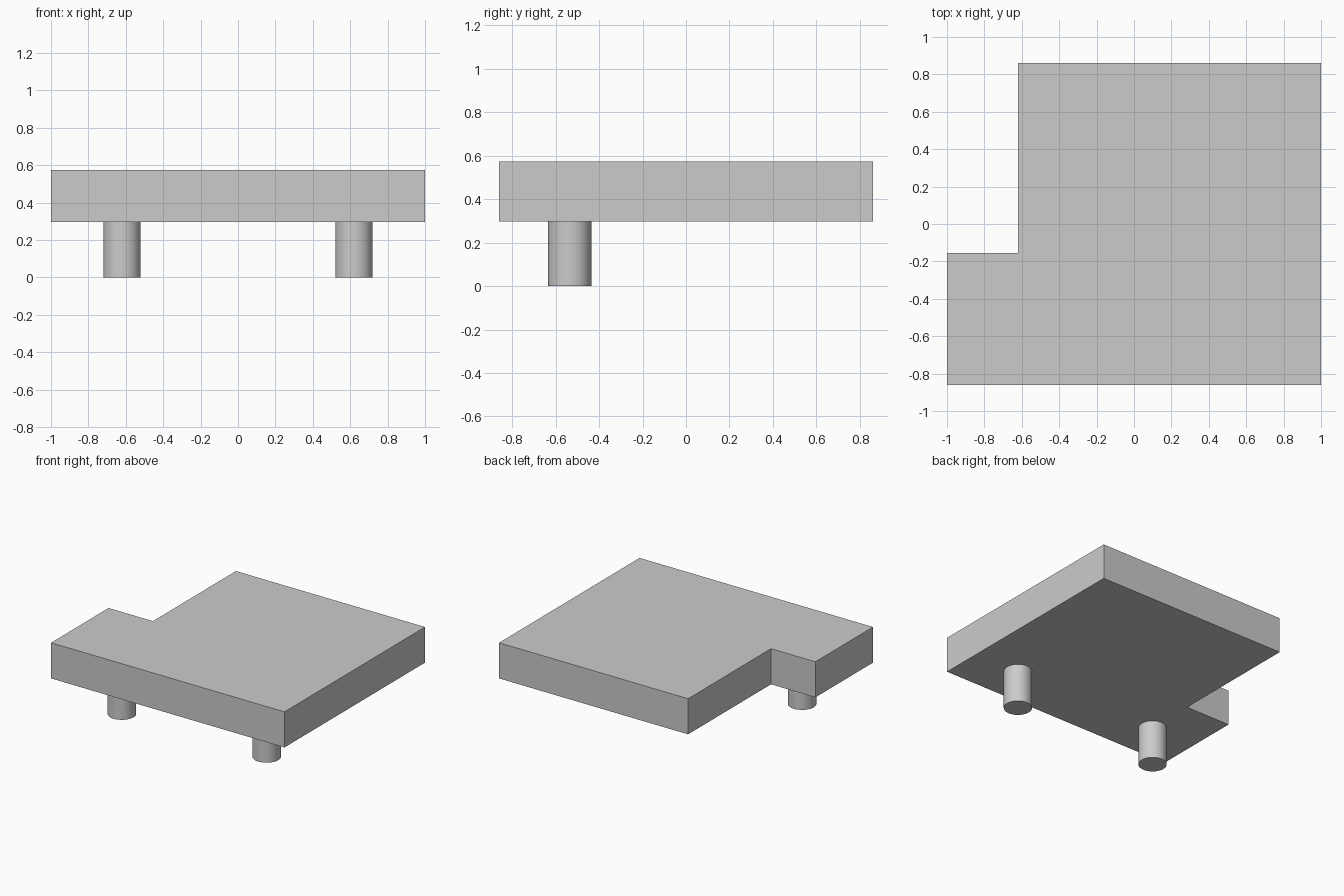
import bpy
import bmesh
import math

cube = bpy.data.objects.get("Cube")
if cube:
    bpy.data.objects.remove(cube, do_unlink=True)

# Single plain grey material
GREY = (0.6, 0.6, 0.6, 1.0)
grey = bpy.data.materials.new("light grey")
grey.use_nodes = True
grey.diffuse_color = GREY
grey.node_tree.nodes["Principled BSDF"].inputs["Base Color"].default_value = GREY

UNDERSIDE, TOP = 0.297, 0.573
PEG_RADIUS, PEG_X, PEG_Y = 0.1, 0.62, -0.535


def make_slab(name, outline, bottom, top):
    """Extrude a flat outline upwards into a solid slab."""
    bm = bmesh.new()
    face = bm.faces.new([bm.verts.new((x, y, bottom)) for x, y in outline])
    result = bmesh.ops.extrude_face_region(bm, geom=[face], use_keep_orig=True)
    raised = [v for v in result["geom"] if isinstance(v, bmesh.types.BMVert)]
    bmesh.ops.translate(bm, verts=raised, vec=(0, 0, top - bottom))
    bmesh.ops.recalc_face_normals(bm, faces=bm.faces[:])
    mesh = bpy.data.meshes.new(name)
    bm.to_mesh(mesh)
    bm.free()
    mesh.materials.append(grey)
    slab = bpy.data.objects.new(name, mesh)
    bpy.context.collection.objects.link(slab)
    return slab


def make_peg(name, x):
    """Round peg standing on the ground and meeting the slab underside."""
    bpy.ops.mesh.primitive_cylinder_add(
        vertices=48, radius=PEG_RADIUS, depth=UNDERSIDE,
        location=(x, PEG_Y, UNDERSIDE / 2))
    peg = bpy.context.object
    peg.name = name
    peg.data.materials.append(grey)
    bpy.ops.object.shade_smooth_by_angle(angle=math.radians(40))
    return peg


# Slab with its back right corner notched out
make_slab("slab", [(-1, -0.86), (1, -0.86), (1, 0.86),
                   (-0.62, 0.86), (-0.62, -0.155), (-1, -0.155)],
          UNDERSIDE, TOP)

# Pair of pegs near the front edge
for side, sign in (("left", 1), ("right", -1)):
    make_peg(f"{side}_peg", sign * PEG_X)
